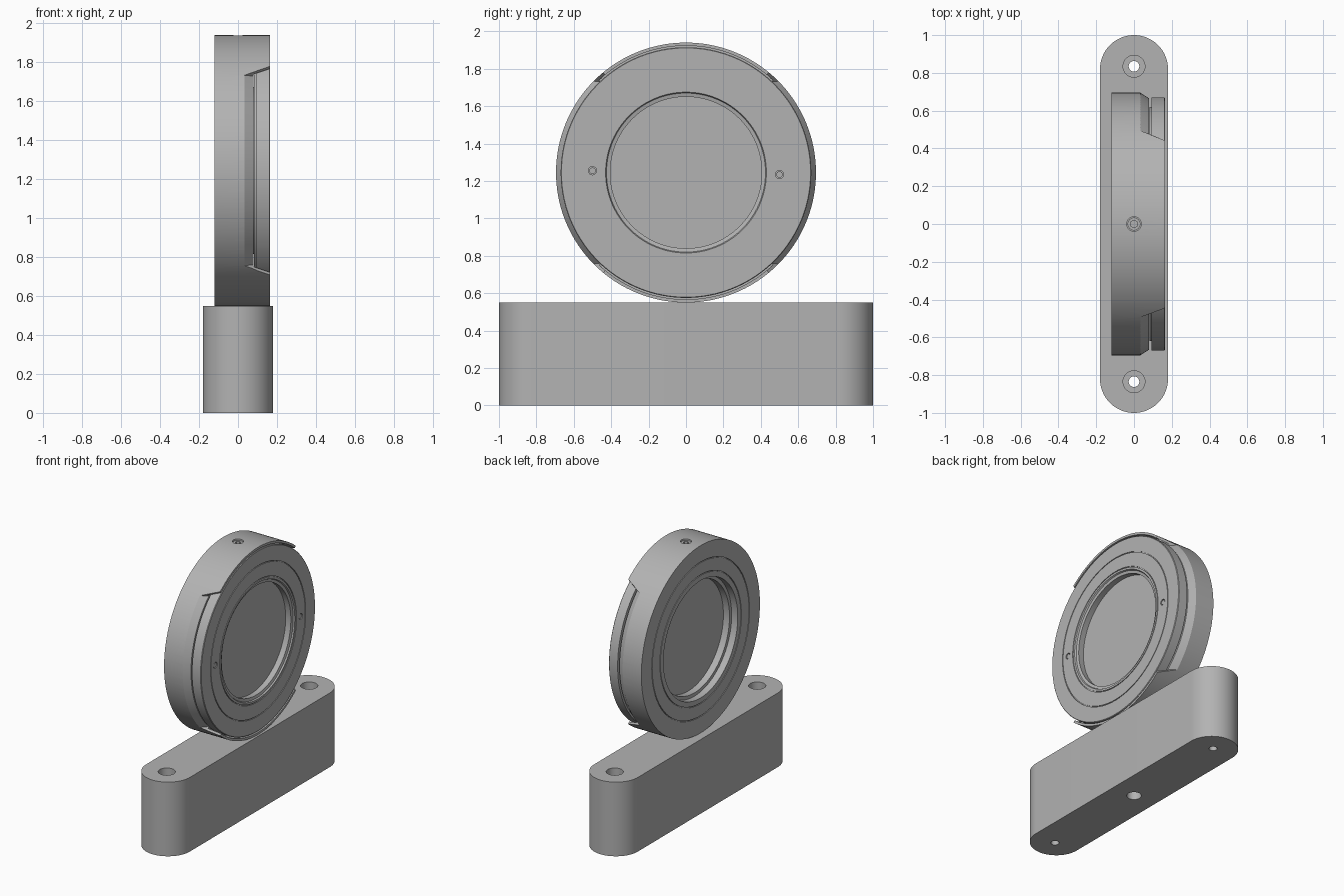
import bpy, bmesh, math
from mathutils import Matrix, Vector

cube = bpy.data.objects.get("Cube")
if cube:
    bpy.data.objects.remove(cube, do_unlink=True)

grey = bpy.data.materials.new("satin_grey")
grey.use_nodes = True
grey.diffuse_color = (0.45, 0.45, 0.45, 1)
grey.node_tree.nodes["Principled BSDF"].inputs["Base Color"].default_value = grey.diffuse_color

AXIS_Z = 1.245   # height of the optical axis
OUTER = 0.695    # radius of the holder


def make(name, bm):
    bmesh.ops.recalc_face_normals(bm, faces=bm.faces[:])
    mesh = bpy.data.meshes.new(name)
    bm.to_mesh(mesh)
    bm.free()
    mesh.materials.append(grey)
    ob = bpy.data.objects.new(name, mesh)
    bpy.context.collection.objects.link(ob)
    return ob


def activate(ob):
    bpy.ops.object.select_all(action='DESELECT')
    ob.select_set(True)
    bpy.context.view_layer.objects.active = ob


def smooth(ob):
    activate(ob)
    bpy.ops.object.shade_smooth_by_angle(angle=math.radians(25))


def cut(ob, cutters):
    for c in cutters:
        c.hide_render = True
        mod = ob.modifiers.new("cut", 'BOOLEAN')
        mod.operation, mod.solver, mod.object = 'DIFFERENCE', 'EXACT', c
        activate(ob)
        bpy.ops.object.modifier_apply(modifier=mod.name)
        bpy.data.objects.remove(c, do_unlink=True)


def spin(name, profile, half_angle=None, middle=0, steps=160):
    """Sweep a closed (radius, x) profile round the axis, fully or over an arc."""
    bm = bmesh.new()
    rows = []
    for i in range(steps + (half_angle is not None)):
        row = []
        for r, x in profile:
            if half_angle:
                a = middle + half_angle(x) * (2 * i / steps - 1)
            else:
                a = math.tau * i / steps
            row.append(bm.verts.new((x, r * math.cos(a), AXIS_Z + r * math.sin(a))))
        rows.append(row)
    n = len(profile)
    pairs = list(zip(rows, rows[1:]))
    if half_angle:
        bm.faces.new(rows[0])
        bm.faces.new(rows[-1])
    else:
        pairs.append((rows[-1], rows[0]))
    for a, b in pairs:
        for j in range(n):
            k = (j + 1) % n
            bm.faces.new((a[j], a[k], b[k], b[j]))
    return make(name, bm)


def rod(name, centre, radius, length, axis='Z', sides=48):
    bm = bmesh.new()
    turn = Matrix.Rotation(math.pi / 2, 4, 'Y') if axis == 'X' else Matrix()
    bmesh.ops.create_cone(bm, cap_ends=True, segments=sides, radius1=radius, radius2=radius,
                          depth=length, matrix=Matrix.Translation(Vector(centre)) @ turn)
    return make(name, bm)


def groove(r, x, into):
    """Profile points of a fine groove in a flat face, walking outwards."""
    w = 0.003
    return [(r - w, x), (r - w, x + into), (r + w, x + into), (r + w, x)]


# Base block with rounded ends
bm = bmesh.new()
outline = []
for end in (1, -1):
    for i in range(33):
        a = math.pi * i / 32
        outline.append(bm.verts.new((end * 0.18 * math.cos(a), end * (0.82 + 0.18 * math.sin(a)), 0)))
bottom = bm.faces.new(outline)
top = bmesh.ops.extrude_face_region(bm, geom=[bottom])["geom"]
bmesh.ops.translate(bm, vec=(0, 0, 0.55), verts=[v for v in top if isinstance(v, bmesh.types.BMVert)])
base = make("base_block", bm)

# Counterbored mounting holes and the central hole underneath
holes = [rod("hole", (0, 0, 0.1), 0.05, 0.4)]
for y in (-0.835, 0.835):
    holes += [rod("hole", (0, y, 0.3), 0.028, 0.9), rod("hole", (0, y, 0.5), 0.058, 0.3)]
cut(base, holes)
smooth(base)

# Holder ring: stepped bore, grooved back, thin rim at the front
holder = spin("holder_ring", [(0.41, -0.02), (0.41, -0.07), (0.435, -0.07), (0.435, -0.12)]
              + groove(0.475, -0.12, 0.006) + groove(0.57, -0.12, 0.006)
              + [(OUTER, -0.12), (OUTER, 0.165), (0.678, 0.165), (0.678, 0.08),
                 (0.43, 0.08), (0.43, -0.02)])


# Side finger cut-outs leave a tab at the top and bottom
def opening(x):
    return math.radians(45 + (x - 0.04) * 44)


side_cut = [(OUTER + 0.002, 0.03), (0.665, 0.08), (0.665, 0.18), (0.8, 0.18), (0.8, 0.03)]
cutters = [spin("cutter", side_cut, opening, m, 60) for m in (0, math.pi)]
cutters.append(rod("cutter", (0, 0, AXIS_Z + OUTER), 0.038, 0.06))
cut(holder, cutters)
smooth(holder)

# Set screw in the top of the holder, with a socket
screw = rod("set_screw", (0, 0, AXIS_Z + OUTER - 0.025), 0.034, 0.03)
cut(screw, [rod("cutter", (0, 0, AXIS_Z + OUTER - 0.01), 0.02, 0.03, sides=6)])
smooth(screw)

# Turning ring at the front, on a narrower neck
turning = spin("turning_ring", [(0.41, 0.081), (0.405, 0.15), (0.425, 0.155), (0.43, 0.165)]
               + groove(0.448, 0.165, -0.006) + groove(0.555, 0.165, -0.006)
               + [(0.666, 0.165), (0.67, 0.161), (0.67, 0.092), (0.62, 0.092), (0.62, 0.081)])
pins = ((-0.5, 0.01), (0.5, -0.01))
cut(turning, [rod("cutter", (0.165, y, AXIS_Z + z), 0.022, 0.05, 'X') for y, z in pins])
smooth(turning)

# Small pins in the turning ring
for i, (y, z) in enumerate(pins):
    smooth(rod(f"ring_pin_{i + 1}", (0.15, y, AXIS_Z + z), 0.017, 0.024, 'X'))

# Round optic held in the bore
smooth(rod("optic_disc", (0.043, 0, AXIS_Z), 0.428, 0.125, 'X', 128))
